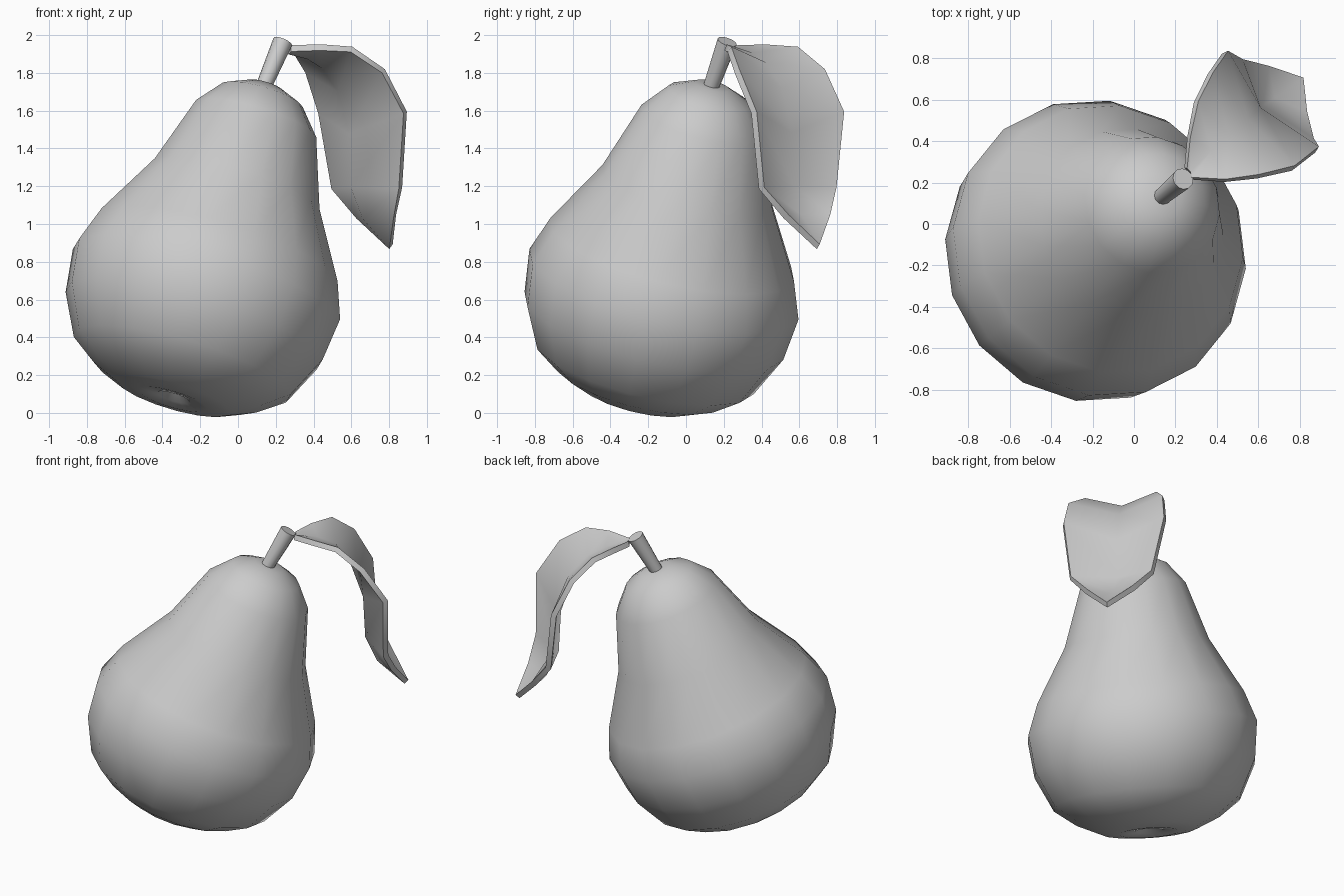
import bpy, bmesh
from math import sin, cos, pi, radians
from mathutils import Vector

if "Cube" in bpy.data.objects:
    bpy.data.objects.remove(bpy.data.objects["Cube"])


def make_object(name, bm, smooth_angle):
    bmesh.ops.recalc_face_normals(bm, faces=bm.faces)
    me = bpy.data.meshes.new(name)
    bm.to_mesh(me)
    bm.free()
    ob = bpy.data.objects.new(name, me)
    bpy.context.collection.objects.link(ob)
    bpy.ops.object.select_all(action='DESELECT')
    ob.select_set(True)
    bpy.context.view_layer.objects.active = ob
    bpy.ops.object.shade_smooth_by_angle(angle=radians(smooth_angle))
    return ob


def lathe(name, base, axis, profile, sides, phase=0.0, smooth_angle=80):
    """Revolve (height, radius) points about a tilted axis; radius 0 closes the end."""
    rot = Vector((0, 0, 1)).rotation_difference(Vector(axis))
    base = Vector(base)
    bm = bmesh.new()
    rings = []
    for h, r in profile:
        n = sides if r > 0 else 1
        rings.append([bm.verts.new(base + rot @ Vector((
            r * cos(phase + 2 * pi * i / sides), r * sin(phase + 2 * pi * i / sides), h)))
            for i in range(n)])
    for a, b in zip(rings, rings[1:]):
        for i in range(sides):
            j = (i + 1) % sides
            if len(a) == 1:
                bm.faces.new((a[0], b[j], b[i]))
            elif len(b) == 1:
                bm.faces.new((a[i], a[j], b[0]))
            else:
                bm.faces.new((a[i], a[j], b[j], b[i]))
    return make_object(name, bm, smooth_angle)


# Pear body, leaning back and to the right
lathe("pear_body", (-0.33, -0.25, 0.13), (0.47, 0.385, 1.59), [
    (0.0, 0), (-0.01, 0.05), (-0.05, 0.09), (-0.062, 0.19), (-0.045, 0.31),
    (0.025, 0.46), (0.13, 0.60), (0.355, 0.71), (0.59, 0.738), (0.785, 0.668),
    (1.14, 0.466), (1.515, 0.34), (1.655, 0.225), (1.715, 0.095), (1.715, 0)],
    16, radians(-6))

# Stem
lathe("stem", (0.12, 0.12, 1.69), (0.117, 0.098, 0.275), [
    (0, 0), (0, 0.04), (0.315, 0.053), (0.315, 0)], 12, smooth_angle=40)

# Leaf: rows of (near edge, midrib, far edge), drooping from the stem
rows = [
    ((0.28, 0.22, 1.93), (0.27, 0.25, 1.915), (0.25, 0.27, 1.93)),
    ((0.44, 0.21, 1.935), (0.37, 0.35, 1.89), (0.265, 0.42, 1.935)),
    ((0.60, 0.23, 1.925), (0.45, 0.42, 1.84), (0.30, 0.59, 1.925)),
    ((0.77, 0.27, 1.81), (0.54, 0.50, 1.71), (0.37, 0.73, 1.81)),
    ((0.885, 0.36, 1.59), (0.60, 0.55, 1.48), (0.44, 0.83, 1.59)),
    ((0.86, 0.40, 1.19), (0.61, 0.56, 1.20), (0.51, 0.79, 1.19)),
    ((0.83, 0.53, 1.04), (0.67, 0.60, 1.04), (0.64, 0.76, 1.04)),
]
bm = bmesh.new()
grid = [[bm.verts.new(p) for p in row] for row in rows]
for a, b in zip(grid, grid[1:]):
    for i in range(2):
        bm.faces.new((a[i], a[i + 1], b[i + 1], b[i]))
tip = bm.verts.new((0.81, 0.70, 0.88))
for i in range(2):
    bm.faces.new((grid[-1][i], grid[-1][i + 1], tip))
leaf = make_object("leaf", bm, 50)
sol = leaf.modifiers.new("thickness", 'SOLIDIFY')
sol.thickness = 0.035
sol.offset = 0
bpy.ops.object.modifier_apply(modifier=sol.name)
bpy.ops.object.shade_smooth_by_angle(angle=radians(50))
